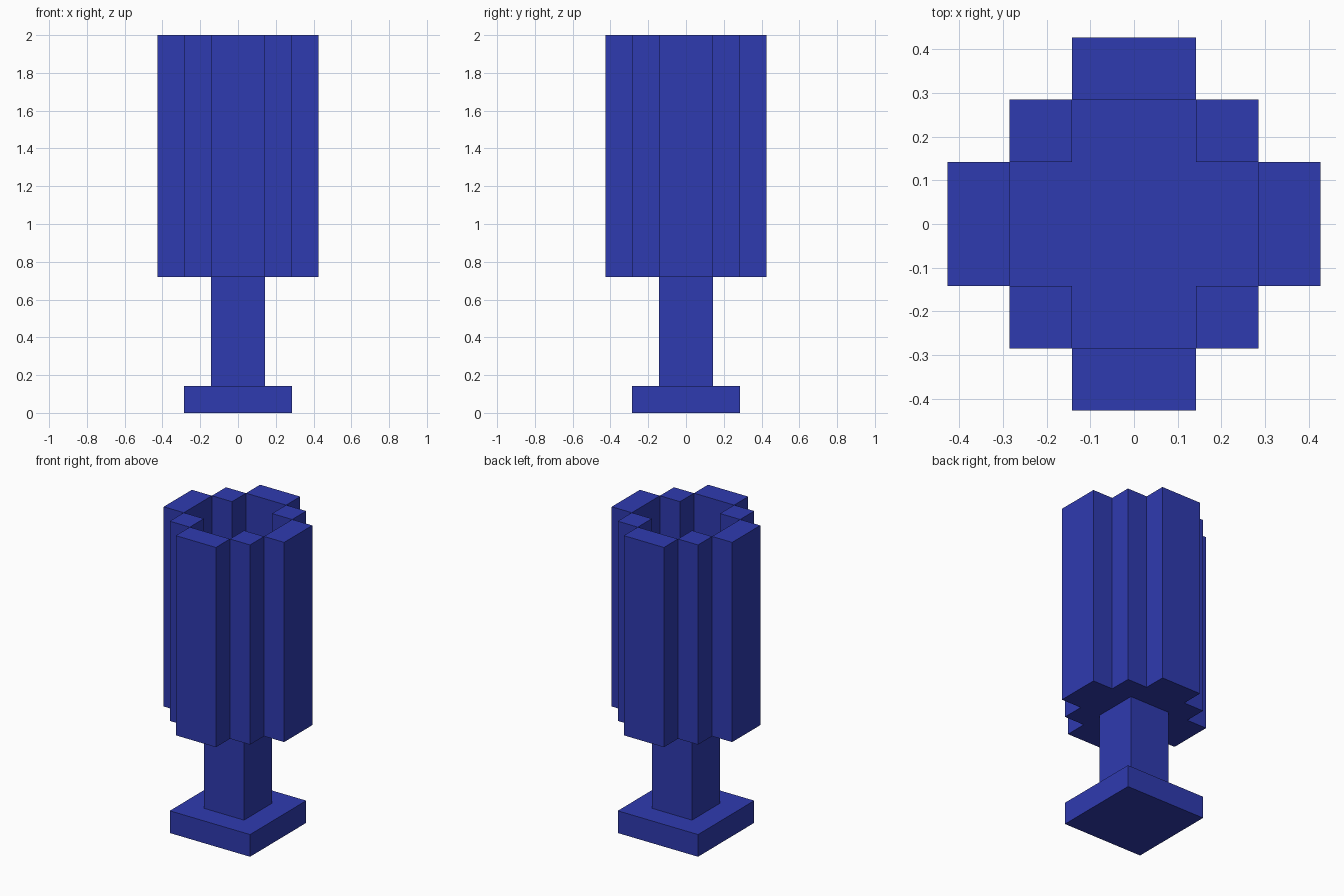
import bpy
import bmesh
from mathutils import Matrix, Vector

cube = bpy.data.objects.get("Cube")
if cube:
    bpy.data.objects.remove(cube, do_unlink=True)

U = 0.1424            # block size
CUP_BOTTOM = 0.719
FLOOR_TOP = CUP_BOTTOM + U
TOP = 2.0

# Single blue material
blue = bpy.data.materials.new("deep blue")
blue.use_nodes = True
color = (0.028, 0.043, 0.434, 1.0)
blue.diffuse_color = color
blue.node_tree.nodes["Principled BSDF"].inputs["Base Color"].default_value = color


def finish(name, bm):
    bmesh.ops.recalc_face_normals(bm, faces=bm.faces)
    mesh = bpy.data.meshes.new(name)
    bm.to_mesh(mesh)
    bm.free()
    mesh.materials.append(blue)
    obj = bpy.data.objects.new(name, mesh)
    bpy.context.collection.objects.link(obj)
    return obj


def box(name, x, y, z0, z1, width, depth):
    """Flat-sided block centred at x, y and spanning z0 to z1."""
    bm = bmesh.new()
    place = Matrix.Translation((x, y, (z0 + z1) / 2))
    scale = Matrix.Diagonal((width, depth, z1 - z0, 1))
    bmesh.ops.create_cube(bm, size=1, matrix=place @ scale)
    return finish(name, bm)


def prism(name, outline, z0, z1):
    """Outline extruded upward from z0 to z1."""
    bm = bmesh.new()
    face = bm.faces.new([bm.verts.new((x, y, z0)) for x, y in outline])
    new = bmesh.ops.extrude_face_region(bm, geom=[face], use_keep_orig=True)
    bmesh.ops.translate(bm, vec=(0, 0, z1 - z0),
                        verts=[v for v in new["geom"] if isinstance(v, bmesh.types.BMVert)])
    return finish(name, bm)


# Foot and stem
box("foot", 0, 0, 0, U, 4 * U, 4 * U)
box("stem", 0, 0, U, CUP_BOTTOM, 2 * U, 2 * U)

# Cross-shaped floor of the cup: one arm turned four times
arm = [Vector((2 * U, -U)), Vector((2 * U, U)), Vector((U, U))]
cross = []
for i in range(4):
    for p in arm:
        for _ in range(i):
            p = Vector((-p.y, p.x))
        cross.append(p)
prism("cup_floor", cross, CUP_BOTTOM, FLOOR_TOP)

# Wide wall blocks on the four sides
for name, dx, dy in (("left", 1, 0), ("right", -1, 0), ("back", 0, 1), ("front", 0, -1)):
    box(name + "_wall", dx * 2.5 * U, dy * 2.5 * U, CUP_BOTTOM, TOP,
        U if dx else 2 * U, U if dy else 2 * U)

# Narrow wall blocks in the corners
for side, sx in (("left", 1), ("right", -1)):
    for end, sy in (("back", 1), ("front", -1)):
        box(end + "_" + side + "_corner_wall", sx * 1.5 * U, sy * 1.5 * U,
            CUP_BOTTOM, TOP, U, U)
